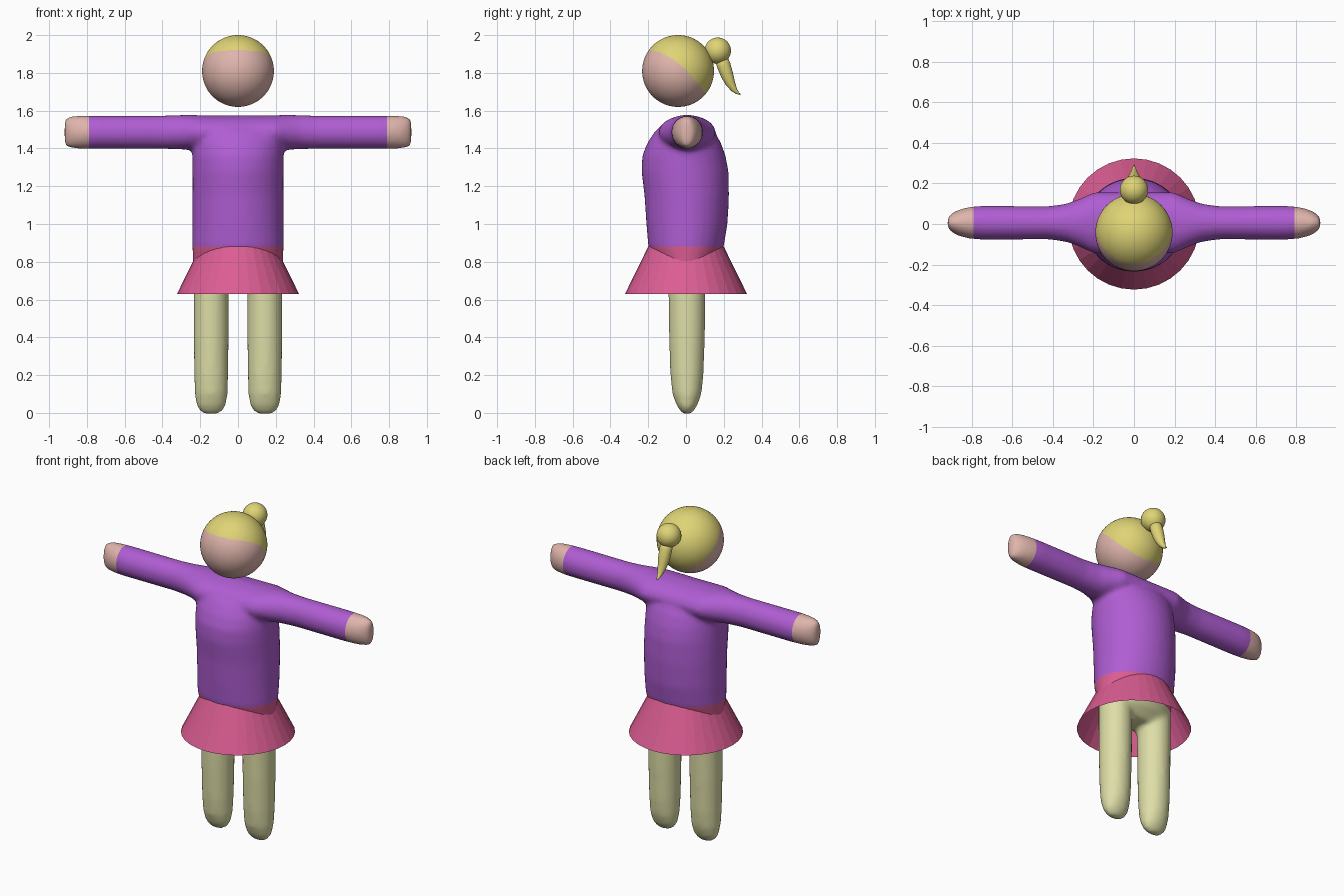
import bpy, bmesh
from math import sin, cos, pi
from mathutils import Vector

if "Cube" in bpy.data.objects:
    bpy.data.objects.remove(bpy.data.objects["Cube"])


def material(name, rgb):
    m = bpy.data.materials.new(name)
    m.use_nodes = True
    m.diffuse_color = (*rgb, 1)
    m.node_tree.nodes["Principled BSDF"].inputs["Base Color"].default_value = (*rgb, 1)
    return m


PURPLE = material("purple sweater", (0.43, 0.11, 0.65))
SKIN = material("skin", (0.74, 0.46, 0.41))
PINK = material("pink skirt", (0.71, 0.11, 0.29))
CREAM = material("cream stockings", (0.73, 0.73, 0.39))
BLONDE = material("blonde hair", (0.74, 0.66, 0.18))


def loft(bm, rings, n=32):
    """Closed tube through rings given as (centre, half axis u, half axis v)."""
    loops = []
    for c, u, v in rings:
        c, u, v = Vector(c), Vector(u), Vector(v)
        loops.append([bm.verts.new(c + u * cos(2 * pi * i / n) + v * sin(2 * pi * i / n))
                      for i in range(n)])
    for a, b in zip(loops, loops[1:]):
        for i in range(n):
            j = (i + 1) % n
            bm.faces.new((a[i], a[j], b[j], b[i]))
    bm.faces.new(loops[0])
    bm.faces.new(loops[-1])


def finish(bm, name, mats, smooth=True):
    bmesh.ops.recalc_face_normals(bm, faces=bm.faces)
    me = bpy.data.meshes.new(name)
    for f in bm.faces:
        f.smooth = smooth
    bm.to_mesh(me)
    bm.free()
    for m in mats:
        me.materials.append(m)
    ob = bpy.data.objects.new(name, me)
    bpy.context.collection.objects.link(ob)
    return ob


# Torso, arms and legs as overlapping lofts
bm = bmesh.new()
torso = [  # z, half width, front y, back y
    (0.66, 0.20, -0.07, 0.07), (0.72, 0.235, -0.13, 0.13), (0.88, 0.242, -0.20, 0.20),
    (1.00, 0.242, -0.21, 0.22), (1.15, 0.242, -0.22, 0.228), (1.28, 0.242, -0.236, 0.225),
    (1.36, 0.242, -0.232, 0.21), (1.43, 0.242, -0.205, 0.185), (1.49, 0.242, -0.165, 0.15),
    (1.54, 0.24, -0.11, 0.10), (1.565, 0.24, -0.06, 0.06), (1.576, 0.23, -0.02, 0.02)]
loft(bm, [((0, (f + b) / 2, z), (w, 0, 0), (0, (b - f) / 2, 0)) for z, w, f, b in torso])

arm = [  # x, half depth, half height
    (0, 0.15, 0.088), (0.2, 0.15, 0.09), (0.26, 0.122, 0.093), (0.33, 0.095, 0.09),
    (0.42, 0.082, 0.088), (0.6, 0.083, 0.088), (0.75, 0.084, 0.088), (0.82, 0.077, 0.088),
    (0.87, 0.062, 0.086), (0.9, 0.045, 0.081), (0.918, 0.025, 0.068)]
leg = [  # z, half width, half depth
    (0.78, 0.092, 0.1), (0.6, 0.093, 0.098), (0.4, 0.093, 0.095), (0.2, 0.09, 0.088),
    (0.1, 0.087, 0.077), (0.04, 0.078, 0.055), (0.01, 0.06, 0.035), (-0.006, 0.035, 0.018)]
for s in (-1, 1):
    loft(bm, [((s * x, 0.006, 1.486), (0, d, 0), (0, 0, h)) for x, d, h in arm])
    loft(bm, [((s * 0.142, 0.005, z), (w, 0, 0), (0, d, 0)) for z, w, d in leg])
body = finish(bm, "body", [])

# Fuse into one soft skin
mod = body.modifiers.new("fuse", 'REMESH')
mod.mode = 'VOXEL'
mod.voxel_size = 0.014
mod = body.modifiers.new("soften", 'SMOOTH')
mod.factor, mod.iterations = 0.5, 8
fused = bpy.data.meshes.new_from_object(
    body.evaluated_get(bpy.context.evaluated_depsgraph_get()))
bpy.data.objects.remove(body)

# Cut clean colour borders at the wrists, waist and hips
WRIST, WAIST, HIP = 0.79, 0.88, 0.77
bm = bmesh.new()
bm.from_mesh(fused)
bpy.data.meshes.remove(fused)
for co, no in (((WRIST, 0, 0), (1, 0, 0)), ((-WRIST, 0, 0), (1, 0, 0)),
               ((0, 0, WAIST), (0, 0, 1)), ((0, 0, HIP), (0, 0, 1))):
    bmesh.ops.bisect_plane(bm, geom=bm.verts[:] + bm.edges[:] + bm.faces[:],
                           plane_co=co, plane_no=no)
for f in bm.faces:
    c = f.calc_center_median()
    f.material_index = (1 if abs(c.x) > WRIST else 0 if c.z > WAIST
                        else 2 if c.z > HIP else 3)
finish(bm, "body", [PURPLE, SKIN, PINK, CREAM])

# Flared skirt, open at both ends
bm = bmesh.new()
bmesh.ops.create_cone(bm, segments=32, radius1=0.323, radius2=0.2, depth=0.25, cap_ends=False)
bmesh.ops.translate(bm, verts=bm.verts, vec=(0, 0, 0.755))
finish(bm, "skirt", [PINK], smooth=False)

# Head, with hair sweeping from the forehead down to the nape
bm = bmesh.new()
bmesh.ops.create_uvsphere(bm, u_segments=128, v_segments=80, radius=0.19)
bmesh.ops.translate(bm, verts=bm.verts, vec=(0, -0.042, 1.81))
for f in bm.faces:
    c = f.calc_center_median()
    t = c.y + 0.2
    f.material_index = int(c.z > 1.92 - 0.07 * t - 2.3 * t * t)
finish(bm, "head", [SKIN, BLONDE])

# Hair bun and ponytail
bm = bmesh.new()
bmesh.ops.create_uvsphere(bm, u_segments=32, v_segments=20, radius=0.07)
bmesh.ops.translate(bm, verts=bm.verts, vec=(0, 0.168, 1.917))
finish(bm, "hair_bun", [BLONDE])

bm = bmesh.new()
tail = [(0.18, 1.89, 0.034), (0.2, 1.84, 0.037), (0.217, 1.79, 0.034), (0.235, 1.745, 0.026),
        (0.255, 1.71, 0.016), (0.273, 1.692, 0.009), (0.288, 1.685, 0.003)]
loft(bm, [((0, y, z), (r, 0, 0), (0, r * 0.9, r * 0.4)) for y, z, r in tail], 20)
finish(bm, "ponytail", [BLONDE])
